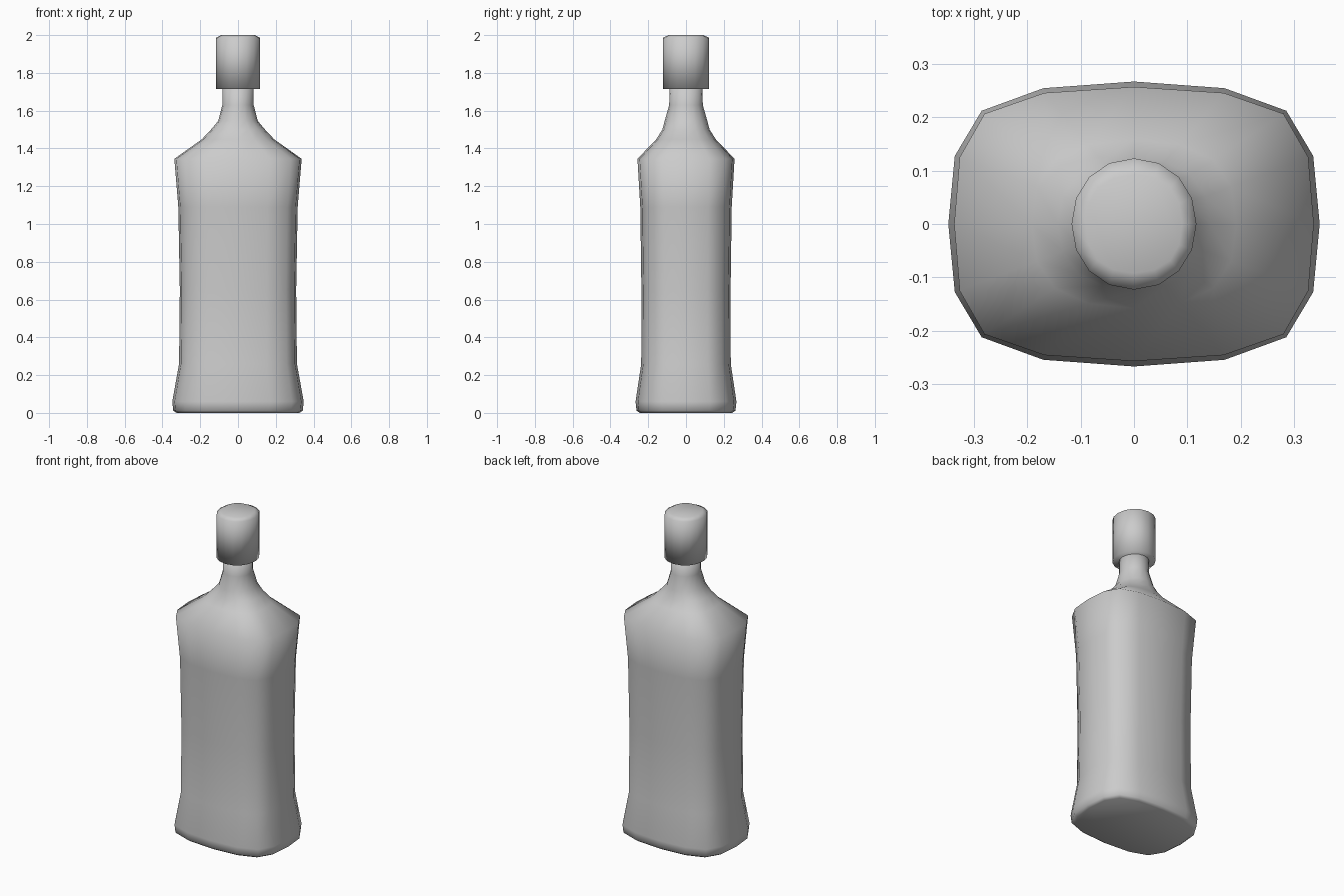
import bpy, bmesh
from math import cos, sin, pi

cube = bpy.data.objects.get("Cube")
if cube:
    bpy.data.objects.remove(cube)

# Single flat colour
grey = bpy.data.materials.new("plain_grey")
grey.use_nodes = True
colour = (0.6, 0.6, 0.6, 1)
grey.diffuse_color = colour
grey.node_tree.nodes["Principled BSDF"].inputs["Base Color"].default_value = colour

# First quarter of the rounded-box cross-section; the rest is mirrored
BOX = [(1, 0), (.965, .478), (.82, .795), (.488, .953), (0, 1)]


def section(hx, hy, boxy):
    """Sixteen points, blended from a round to a rounded-box outline."""
    q = []
    for i, (bx, by) in enumerate(BOX):
        a = i * pi / 8
        q.append((hx * (cos(a) + (bx - cos(a)) * boxy),
                  hy * (sin(a) + (by - sin(a)) * boxy)))
    half = q + [(-x, y) for x, y in q[-2::-1]]
    return half + [(x, -y) for x, y in half[-2:0:-1]]


def loft(name, levels):
    """Skin stacked sections (z, half width, half depth, boxiness)."""
    bm = bmesh.new()
    rings = [[bm.verts.new((x, y, z)) for x, y in section(hx, hy, boxy)]
             for z, hx, hy, boxy in levels]
    for low, high in zip(rings, rings[1:]):
        for i in range(16):
            j = (i + 1) % 16
            bm.faces.new((low[i], low[j], high[j], high[i]))
    bm.faces.new(rings[0][::-1])
    bm.faces.new(rings[-1])
    for f in bm.faces:
        f.smooth = True
    mesh = bpy.data.meshes.new(name)
    bm.to_mesh(mesh)
    bm.free()
    mesh.materials.append(grey)
    obj = bpy.data.objects.new(name, mesh)
    bpy.context.collection.objects.link(obj)
    return obj


# Bottle body, from the flared foot to the neck
loft("bottle_body", [
    (0, .325, .245, 1),
    (.012, .343, .262, 1),
    (.06, .348, .267, 1),
    (.26, .312, .237, 1.05),
    (.65, .308, .236, 1.05),
    (1.09, .316, .242, 1.05),
    (1.345, .337, .257, 1.1),
    (1.448, .192, .158, .6),
    (1.5, .143, .125, .3),
    (1.545, .105, .113, .1),
    (1.63, .083, .089, 0),
    (1.75, .082, .086, 0),
])

# Cap with a slightly crowned top
loft("cap", [
    (1.715, .117, .123, .1),
    (1.985, .117, .123, .1),
    (2, .09, .092, .4),
])
